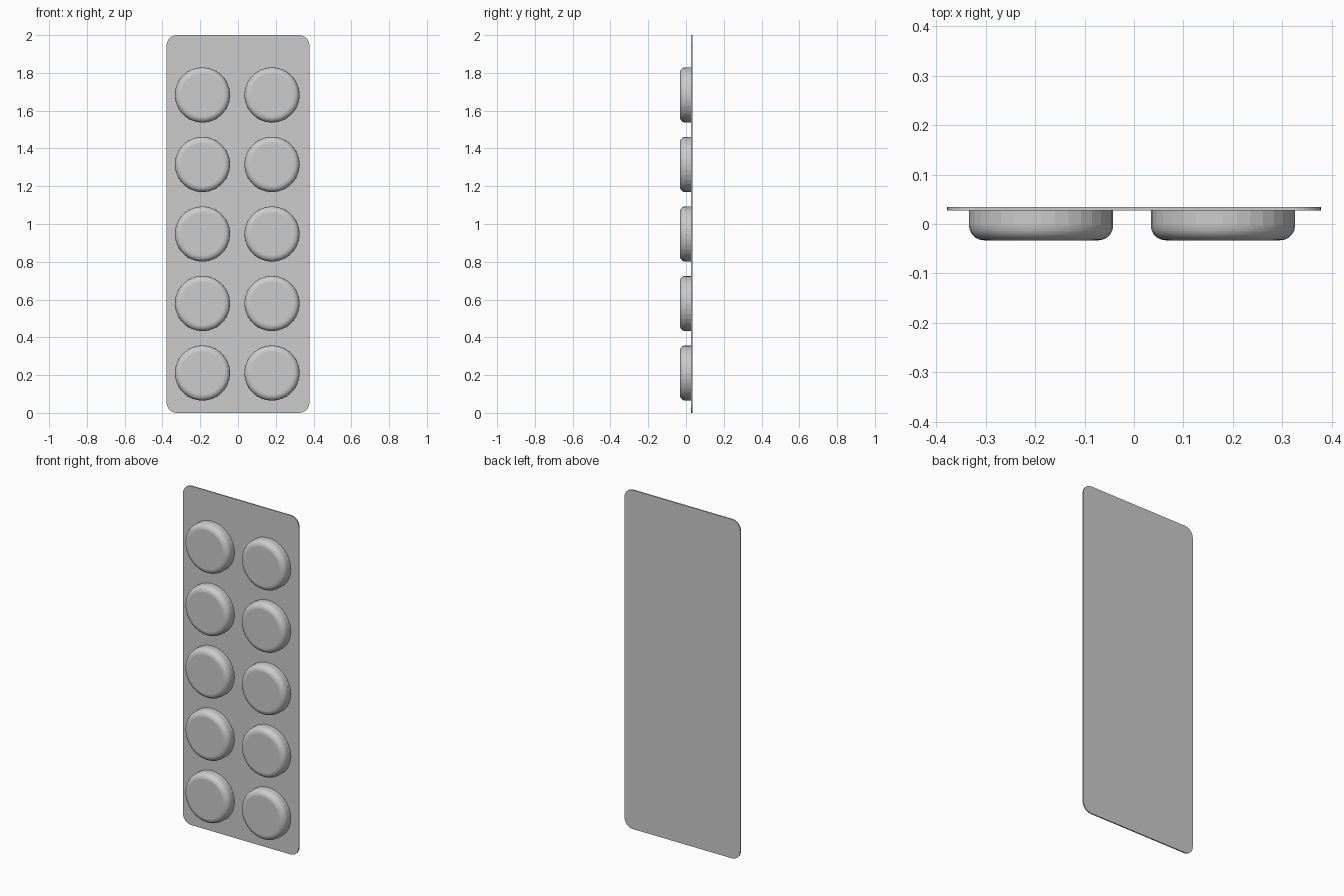
import bpy, bmesh
from math import cos, sin, pi

cube = bpy.data.objects.get("Cube")
if cube:
    bpy.data.objects.remove(cube)

grey = bpy.data.materials.new("light_grey")
grey.use_nodes = True
colour = (0.6, 0.6, 0.6, 1)
grey.diffuse_color = colour
grey.node_tree.nodes["Principled BSDF"].inputs["Base Color"].default_value = colour

BACK, SHEET_FRONT, FRONT = 0.034, 0.027, -0.033


def make_object(name, bm):
    bmesh.ops.recalc_face_normals(bm, faces=bm.faces)
    mesh = bpy.data.meshes.new(name)
    bm.to_mesh(mesh)
    bm.free()
    mesh.materials.append(grey)
    obj = bpy.data.objects.new(name, mesh)
    bpy.context.collection.objects.link(obj)
    return obj


# Backing sheet: a thin slab with rounded corners
def backing_sheet(half_width=0.378, height=2.0, radius=0.055, steps=8):
    bm = bmesh.new()
    outline = []
    corners = [(1, 1), (-1, 1), (-1, -1), (1, -1)]
    for i, (sx, sz) in enumerate(corners):
        cx = sx * (half_width - radius)
        cz = height / 2 + sz * (height / 2 - radius)
        for k in range(steps + 1):
            a = (i + k / steps) * pi / 2
            outline.append(bm.verts.new((cx + radius * cos(a), BACK, cz + radius * sin(a))))
    face = bm.faces.new(outline)
    slab = bmesh.ops.extrude_face_region(bm, geom=[face], use_keep_orig=True)
    moved = [v for v in slab["geom"] if isinstance(v, bmesh.types.BMVert)]
    bmesh.ops.translate(bm, verts=moved, vec=(0, SHEET_FRONT - BACK, 0))
    return make_object("backing_sheet", bm)


# Blister: a short round cup with a rounded front rim
def blister(name, x, z, radius=0.146, rim=0.03, sides=32, steps=5):
    bm = bmesh.new()
    profile = [(radius, SHEET_FRONT)]
    for k in range(steps + 1):
        a = k / steps * pi / 2
        profile.append((radius - rim + rim * cos(a), FRONT + rim - rim * sin(a)))
    rings = []
    for r, y in profile:
        angles = [2 * pi * s / sides for s in range(sides)]
        rings.append([bm.verts.new((x + r * cos(a), y, z + r * sin(a))) for a in angles])
    for level, (outer, inner) in enumerate(zip(rings, rings[1:])):
        for s in range(sides):
            t = (s + 1) % sides
            face = bm.faces.new((outer[s], outer[t], inner[t], inner[s]))
            face.smooth = level > 0  # flat wall, smooth rim
    bm.faces.new(rings[-1])
    return make_object(name, bm)


backing_sheet()
for side, x in (("right", -0.188), ("left", 0.18)):
    for row in range(5):
        blister(f"blister_{side}_{row + 1}", x, 0.211 + row * 0.368)
